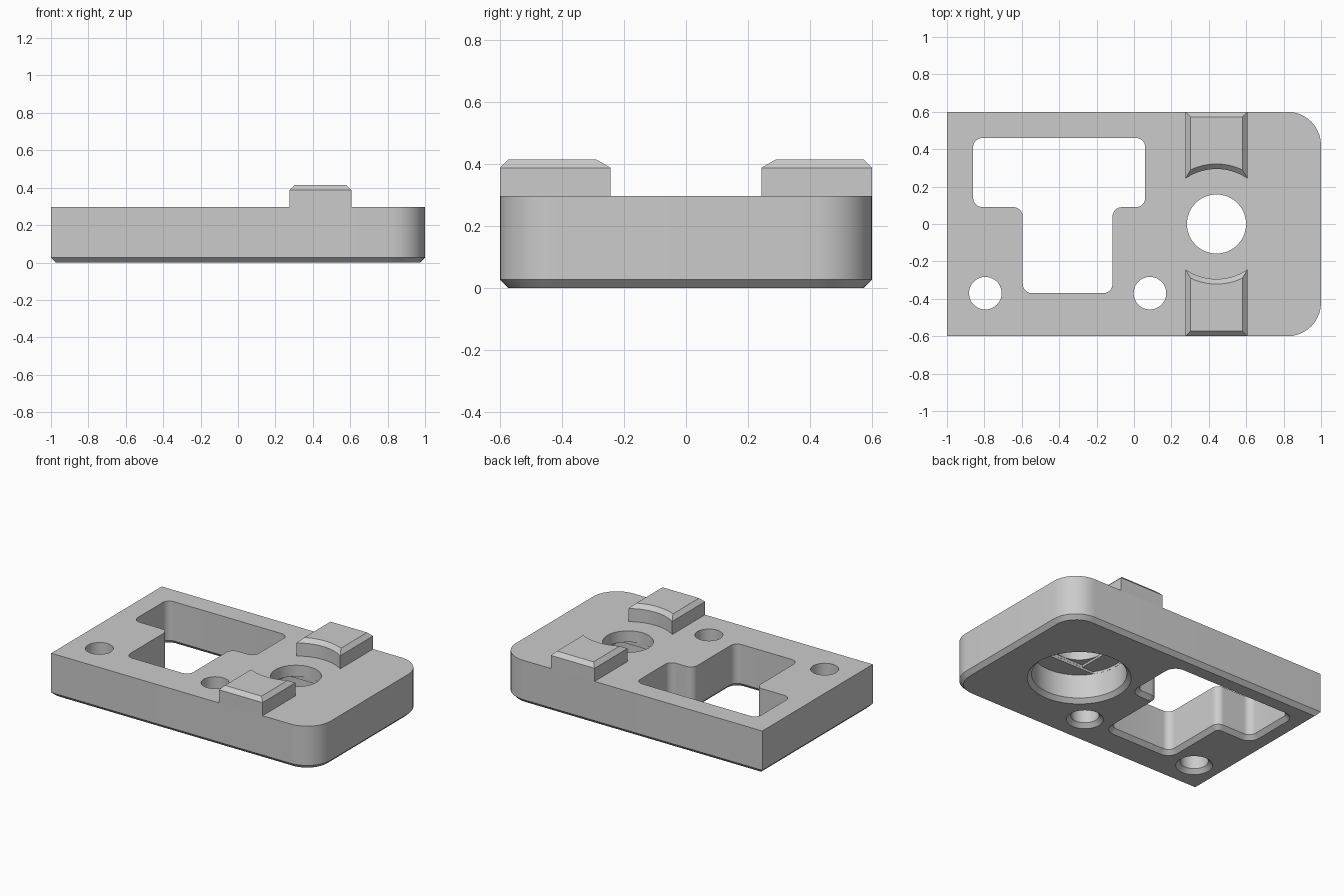
import bpy, bmesh, math
from mathutils import Vector

if "Cube" in bpy.data.objects:
    bpy.data.objects.remove(bpy.data.objects["Cube"])

grey = bpy.data.materials.new("plain grey")
grey.use_nodes = True
colour = (0.6, 0.6, 0.6, 1)
grey.diffuse_color = colour
grey.node_tree.nodes["Principled BSDF"].inputs["Base Color"].default_value = colour

TOP = 0.297         # upper face of the plate
BEVEL = 0.027       # chamfer size
BORE_X = 0.441      # centre of the large bore
BORE_R = 0.294      # counterbore radius
HOLE_R = 0.158      # through hole radius


def stack(name, layers):
    """Closed solid skinned through (counter-clockwise loop, z) layers, bottom up."""
    bm = bmesh.new()
    rings = [[bm.verts.new((x, y, z)) for x, y in loop] for loop, z in layers]
    for low, high in zip(rings, rings[1:]):
        n = len(low)
        for i in range(n):
            j = (i + 1) % n
            bm.faces.new((low[i], low[j], high[j], high[i]))
    bm.faces.new(rings[0][::-1])
    bm.faces.new(rings[-1])
    bm.normal_update()
    mesh = bpy.data.meshes.new(name)
    bm.to_mesh(mesh)
    bm.free()
    mesh.materials.append(grey)
    obj = bpy.data.objects.new(name, mesh)
    bpy.context.collection.objects.link(obj)
    return obj


def rounded(corners, grow=0.0, steps=10):
    """Counter-clockwise right-angled outline of (x, y, radius), offset outward."""
    loop = []
    for i, (x, y, r) in enumerate(corners):
        p = Vector((x, y))
        a = (p - Vector(corners[i - 1][:2])).normalized()
        b = (Vector(corners[(i + 1) % len(corners)][:2]) - p).normalized()
        turn = 1 if a.x * b.y - a.y * b.x > 0 else -1
        p = p + grow * Vector((a.y + b.y, -a.x - b.x))
        if r == 0:
            loop.append(p)
            continue
        r += grow * turn
        centre = p + (b - a) * r
        for k in range(steps + 1):
            t = math.pi / 2 * k / steps
            loop.append(centre + r * (a * math.sin(t) - b * math.cos(t)))
    return loop


def circle(x, y, r, n=64):
    return [(x + r * math.cos(2 * math.pi * i / n),
             y + r * math.sin(2 * math.pi * i / n)) for i in range(n)]


def box_loop(x, y, hx, hy):
    return [(x - hx, y - hy), (x + hx, y - hy), (x + hx, y + hy), (x - hx, y + hy)]


def flared(outline, top):
    """Cutter layers with a chamfered mouth on the underside."""
    return [(outline(BEVEL + 0.01), -0.01), (outline(0), BEVEL), (outline(0), top)]


def smooth(obj):
    bpy.ops.object.select_all(action='DESELECT')
    obj.select_set(True)
    bpy.context.view_layer.objects.active = obj
    bpy.ops.object.shade_smooth_by_angle(angle=math.radians(30))


def boolean(obj, cutter, operation='DIFFERENCE'):
    mod = obj.modifiers.new("cut", 'BOOLEAN')
    mod.operation, mod.solver, mod.object = operation, 'EXACT', cutter
    bpy.context.view_layer.objects.active = obj
    bpy.ops.object.modifier_apply(modifier=mod.name)
    bpy.data.objects.remove(cutter)


# Plate with rounded right end and chamfered underside
outline = [(-1, -0.6, 0), (1, -0.6, 0.18), (1, 0.6, 0.18), (-1, 0.6, 0)]
plate = stack("base_plate", [(rounded(outline, -BEVEL), 0),
                             (rounded(outline), BEVEL), (rounded(outline), TOP)])

# T-shaped window
f = 0.05
window = [(-0.595, -0.37, f), (-0.115, -0.37, f), (-0.115, 0.09, f), (0.06, 0.09, f),
          (0.06, 0.46, f), (-0.86, 0.46, f), (-0.86, 0.09, f), (-0.595, 0.09, f)]
boolean(plate, stack("window_cutter", flared(lambda d: rounded(window, d), 0.5)))

# Two screw holes
for x in (-0.795, 0.085):
    boolean(plate, stack("screw_cutter",
                         flared(lambda d: circle(x, -0.37, 0.087 + d), 0.5)))

# Large bore: counterbore, stepped slot and square ceiling, through hole
boolean(plate, stack("counterbore_cutter",
                     flared(lambda d: circle(BORE_X, 0, BORE_R + d), 0.19)))
disc = circle(BORE_X, 0, BORE_R - 0.001)
slot = stack("slot_cutter", [(disc, 0.1), (disc, 0.205)])
band = box_loop(BORE_X, 0, 0.5, HOLE_R + 0.002)
boolean(slot, stack("slot_band", [(band, 0), (band, 0.4)]), 'INTERSECT')
boolean(plate, slot)
square = box_loop(BORE_X, 0, HOLE_R + 0.001, HOLE_R + 0.001)
boolean(plate, stack("square_cutter", [(square, 0.1), (square, 0.22)]))
hole = circle(BORE_X, 0, HOLE_R)
boolean(plate, stack("through_cutter", [(hole, 0.1), (hole, 0.5)]))
smooth(plate)


def pad_loop(side, inset, steps=20):
    """Block outline with an inner edge concentric to the bore."""
    half, r = 0.166 - inset, BORE_R + inset
    pts = [(half, 0.6 - inset), (-half, 0.6 - inset)]
    reach = math.asin(half / r)
    for k in range(steps + 1):
        t = reach * (2 * k / steps - 1)
        pts.append((r * math.sin(t), r * math.cos(t)))
    return [(BORE_X + side * x, side * y) for x, y in pts]


# Raised locating pads at the front and back edges
for name, side in (("front_pad", -1), ("back_pad", 1)):
    smooth(stack(name, [(pad_loop(side, 0), TOP), (pad_loop(side, 0), 0.387),
                        (pad_loop(side, BEVEL), 0.414)]))
